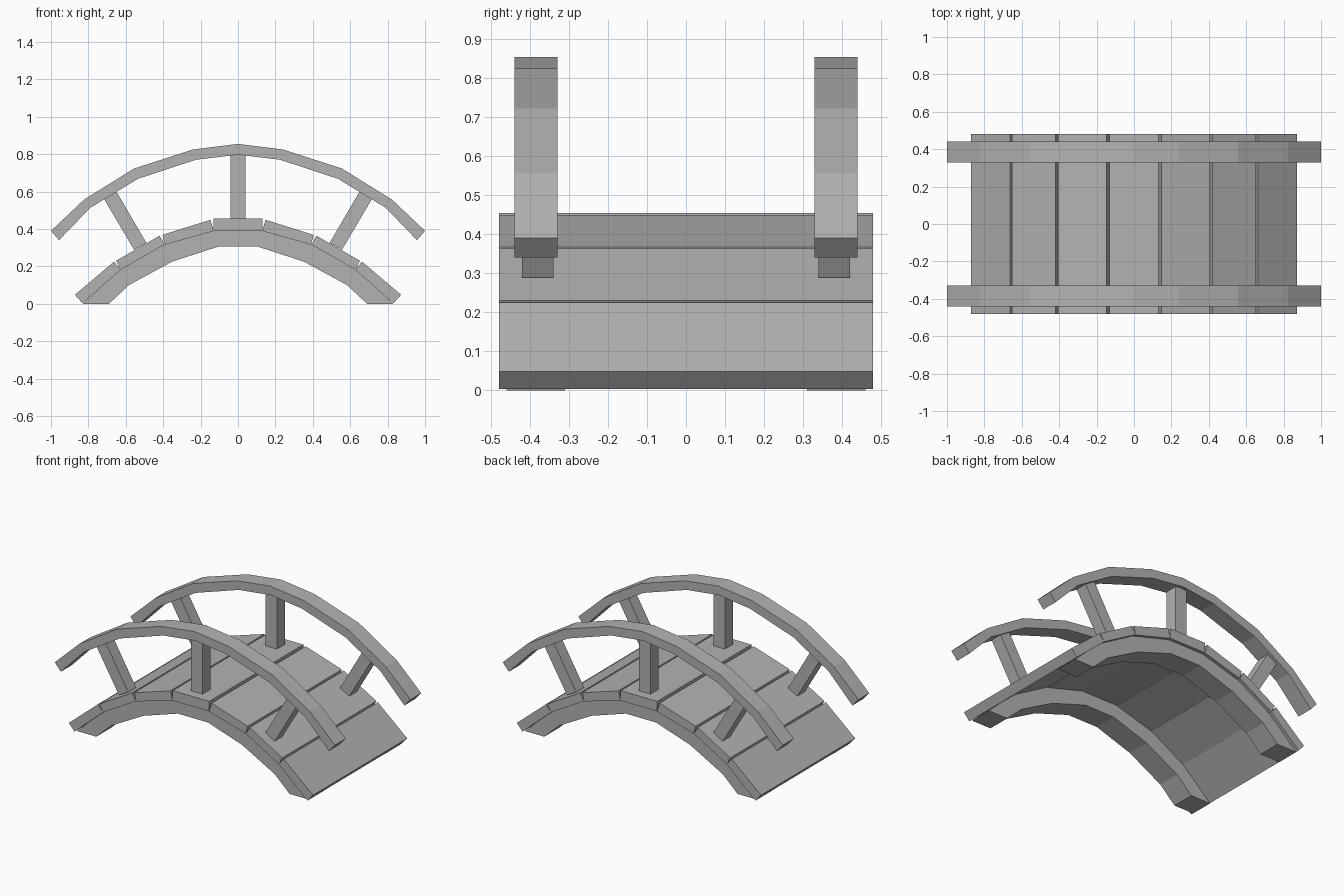
import bpy

cube = bpy.data.objects.get("Cube")
if cube:
    bpy.data.objects.remove(cube, do_unlink=True)

grey = bpy.data.materials.new("plain grey")
COLOUR = (0.45, 0.45, 0.45, 1)
grey.diffuse_color = COLOUR
grey.use_nodes = True
grey.node_tree.nodes["Principled BSDF"].inputs["Base Color"].default_value = COLOUR


def extrude_profile(name, profile, y0, y1):
    """Solid prism from a closed (x, z) outline between two y values."""
    n = len(profile)
    verts = [(x, y, z) for y in (y0, y1) for x, z in profile]
    faces = [(i, (i + 1) % n, n + (i + 1) % n, n + i) for i in range(n)]
    faces += [tuple(reversed(range(n))), tuple(range(n, 2 * n))]
    mesh = bpy.data.meshes.new(name)
    mesh.from_pydata(verts, [], faces)
    mesh.materials.append(grey)
    obj = bpy.data.objects.new(name, mesh)
    bpy.context.collection.objects.link(obj)
    # make all normals point outwards
    import bmesh
    bm = bmesh.new()
    bm.from_mesh(mesh)
    bmesh.ops.recalc_face_normals(bm, faces=bm.faces)
    bm.to_mesh(mesh)
    bm.free()
    return obj


def flip(points):
    return [(-x, z) for x, z in reversed(points)]


def arch(top, bottom):
    """Closed outline of a symmetric arch from its left halves."""
    top = top + [p for p in flip(top) if p[0] > 0]
    bottom = bottom + [p for p in flip(bottom) if p[0] > 0]
    return top + bottom[::-1]


rail = arch([(-1, .39), (-.823, .557), (-.556, .723), (-.24, .825), (0, .855)],
            [(-.957, .34), (-.79, .513), (-.535, .668), (-.225, .77), (0, .797)])
beam = arch([(-.83, 0), (-.635, .18), (-.4, .315), (-.125, .39)],
            [(-.69, 0), (-.583, .1), (-.353, .225), (-.107, .305)])
centre_post = [(-.04, .45), (.04, .45), (.04, .8), (-.04, .8)]
side_post = [(-.556, .289), (-.49, .326), (-.65, .6), (-.716, .56)]

# Both sides of the bridge: arched beam, handrail and posts
for side, s in (("left", 1), ("right", -1)):
    label = "back" if s > 0 else "front"
    extrude_profile(label + "_beam", beam, s * .31, s * .46)
    extrude_profile(label + "_handrail", rail, s * .33, s * .44)
    for name, outline in (("centre_post", centre_post), ("right_post", side_post),
                          ("left_post", flip(side_post))):
        extrude_profile(label + "_" + name, outline, s * .34, s * .42)

# Deck planks following the arch
planks = {
    "end_plank": [(-.872, .048), (-.663, .225), (-.626, .182), (-.832, .003)],
    "lower_plank": [(-.652, .23), (-.419, .364), (-.392, .317), (-.627, .182)],
    "upper_plank": [(-.405, .368), (-.147, .449), (-.13, .389), (-.39, .316)],
}
extrude_profile("top_plank", [(-.13, .39), (.13, .39), (.13, .455), (-.13, .455)], -.48, .48)
for name, outline in planks.items():
    extrude_profile("right_" + name, outline, -.48, .48)
    extrude_profile("left_" + name, flip(outline), -.48, .48)
